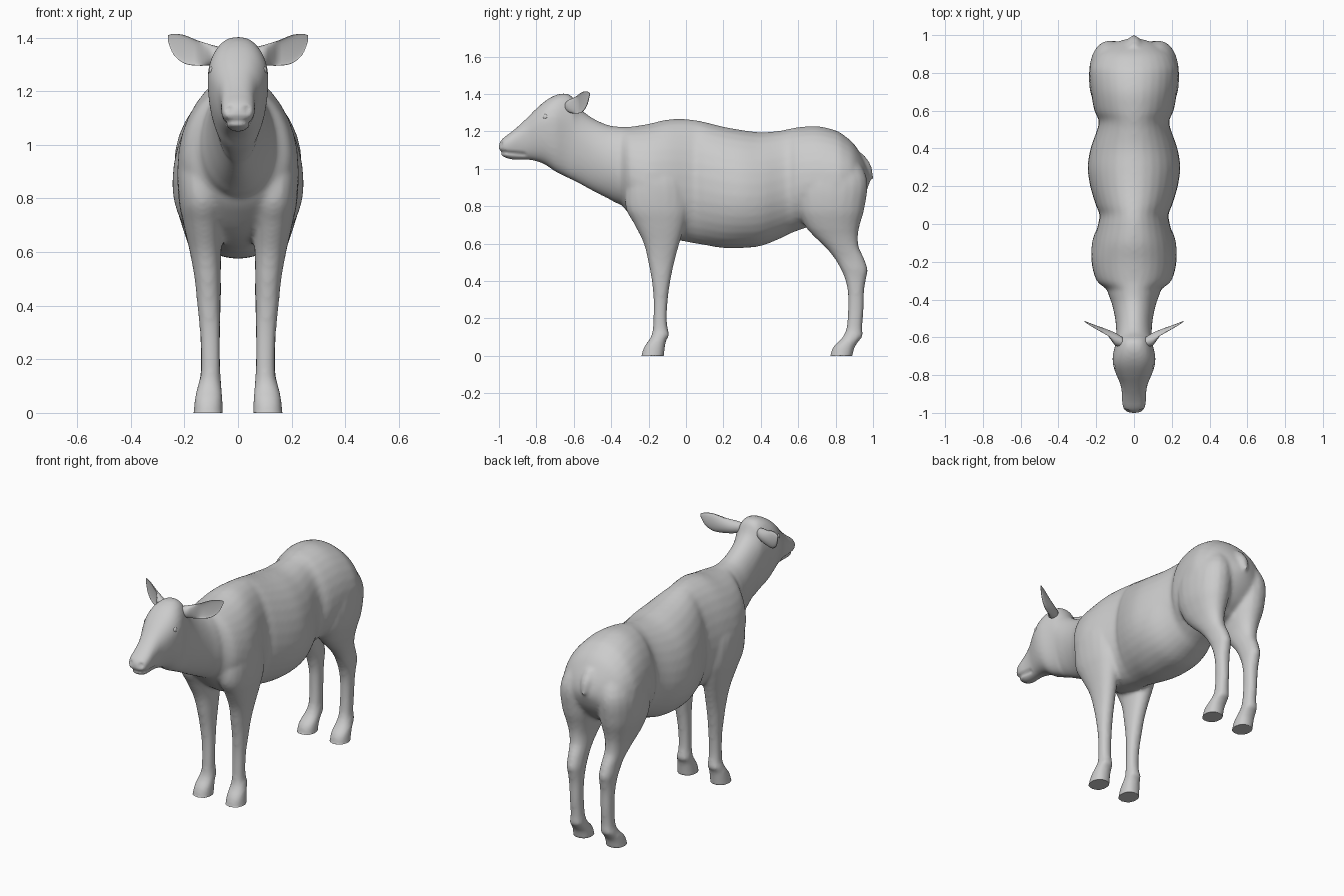
import bpy, bmesh, math
from mathutils import Vector


def spline(rows, steps=4):
    """Catmull-Rom interpolation of table rows."""
    out = []
    for i in range(len(rows) - 1):
        a, b, c, d = (rows[min(max(i + k, 0), len(rows) - 1)] for k in (-1, 0, 1, 2))
        for s in range(steps):
            t = s / steps
            out.append([0.5 * (2 * q + (r - p) * t + (2 * p - 5 * q + 4 * r - u) * t * t
                               + (3 * q - p - 3 * r + u) * t ** 3)
                        for p, q, r, u in zip(a, b, c, d)])
    return out + [list(rows[-1])]


def loft(bm, rings):
    """Skin closed rings of points and cap both ends."""
    vs = [[bm.verts.new(p) for p in ring] for ring in rings]
    n = len(vs[0])
    for a, b in zip(vs, vs[1:]):
        for i in range(n):
            bm.faces.new((a[i], a[(i + 1) % n], b[(i + 1) % n], b[i]))
    bm.faces.new(vs[0][::-1])
    bm.faces.new(vs[-1])


def angles(n):
    return [2 * math.pi * i / n for i in range(n)]


def spow(v, p):
    return math.copysign(abs(v) ** p, v)


def make_object(name, bm):
    bmesh.ops.recalc_face_normals(bm, faces=bm.faces[:])
    me = bpy.data.meshes.new(name)
    bm.to_mesh(me)
    bm.free()
    ob = bpy.data.objects.new(name, me)
    bpy.context.collection.objects.link(ob)
    return ob


def smooth(ob):
    ob.data.polygons.foreach_set("use_smooth", [True] * len(ob.data.polygons))


bm = bmesh.new()

# torso: y, bottom z, top z, half width
torso = [(-0.42, 0.85, 1.22, 0.10), (-0.35, 0.81, 1.225, 0.14), (-0.3, 0.755, 1.225, 0.198),
         (-0.2, 0.67, 1.24, 0.225), (-0.1, 0.63, 1.263, 0.215), (0, 0.61, 1.265, 0.19),
         (0.05, 0.6, 1.26, 0.182), (0.1, 0.592, 1.25, 0.202), (0.2, 0.576, 1.225, 0.232),
         (0.3, 0.576, 1.207, 0.245), (0.4, 0.587, 1.195, 0.23), (0.5, 0.625, 1.203, 0.195),
         (0.55, 0.65, 1.213, 0.187), (0.6, 0.67, 1.222, 0.21), (0.7, 0.7, 1.228, 0.228),
         (0.8, 0.71, 1.205, 0.238), (0.85, 0.74, 1.175, 0.228), (0.9, 0.78, 1.13, 0.2),
         (0.95, 0.85, 1.05, 0.125), (0.98, 0.92, 0.98, 0.04)]
# head and neck in the same form
head = [(-1.0, 1.085, 1.135, 0.032), (-0.98, 1.066, 1.162, 0.055), (-0.94, 1.05, 1.192, 0.064),
        (-0.9, 1.048, 1.225, 0.064), (-0.85, 1.048, 1.272, 0.072), (-0.8, 1.04, 1.322, 0.093),
        (-0.75, 1.02, 1.365, 0.11), (-0.7, 0.985, 1.393, 0.113), (-0.65, 0.96, 1.403, 0.102),
        (-0.61, 0.94, 1.388, 0.095), (-0.57, 0.92, 1.325, 0.094), (-0.5, 0.882, 1.272, 0.1),
        (-0.42, 0.842, 1.235, 0.118), (-0.35, 0.808, 1.225, 0.142), (-0.25, 0.8, 1.22, 0.15)]
for table in (torso, head):
    rings = []
    for y, z0, z1, w in spline(table):
        f = 0.44 + 0.2 * min(1, max(0, (-0.35 - y) / 0.3))
        c = z0 + f * (z1 - z0)
        px = 1.0 if y > -0.6 else 0.8
        rings.append([(w * spow(math.cos(a), px), y,
                       c + math.sin(a) * ((z1 - c) if math.sin(a) > 0 else (c - z0)))
                      for a in angles(32)])
    loft(bm, rings)

# legs: z, front y, back y, inner x, outer x
front_leg = [(-0.03, -0.245, -0.12, 0.055, 0.168), (0.04, -0.228, -0.113, 0.057, 0.163),
             (0.085, -0.197, -0.105, 0.06, 0.155), (0.11, -0.185, -0.088, 0.062, 0.148),
             (0.14, -0.178, -0.096, 0.065, 0.14), (0.2, -0.175, -0.102, 0.066, 0.138),
             (0.3, -0.174, -0.097, 0.066, 0.142), (0.4, -0.183, -0.083, 0.066, 0.152),
             (0.5, -0.202, -0.062, 0.064, 0.162), (0.6, -0.226, -0.035, 0.062, 0.18),
             (0.7, -0.275, -0.005, 0.055, 0.203), (0.8, -0.325, 0.015, 0.045, 0.222),
             (0.95, -0.315, -0.01, 0.05, 0.222), (1.08, -0.26, -0.06, 0.05, 0.16)]
hind_leg = [(-0.03, 0.765, 0.885, 0.055, 0.168), (0.04, 0.782, 0.9, 0.057, 0.163),
            (0.08, 0.82, 0.925, 0.06, 0.155), (0.105, 0.84, 0.946, 0.062, 0.148),
            (0.15, 0.858, 0.943, 0.066, 0.14), (0.25, 0.866, 0.95, 0.068, 0.14),
            (0.35, 0.864, 0.953, 0.066, 0.145), (0.42, 0.846, 0.965, 0.064, 0.15),
            (0.46, 0.828, 0.972, 0.063, 0.155), (0.52, 0.794, 0.953, 0.064, 0.16),
            (0.58, 0.745, 0.925, 0.062, 0.173), (0.64, 0.682, 0.92, 0.055, 0.19),
            (0.7, 0.632, 0.93, 0.04, 0.21), (0.8, 0.593, 0.957, 0.02, 0.235),
            (0.95, 0.595, 0.968, 0.015, 0.232), (1.1, 0.66, 0.89, 0.02, 0.16)]
for table in (front_leg, hind_leg):
    for side in (-1, 1):
        loft(bm, [[(side * ((x0 + x1) / 2 + (x1 - x0) / 2 * spow(math.cos(a), 0.9)),
                    (y0 + y1) / 2 + (y1 - y0) / 2 * spow(math.sin(a), 0.9), z)
                   for a in angles(20)] for z, y0, y1, x0, x1 in spline(table)])

# short tail: y, z, radius
tail = [(0.93, 1.07, 0.03), (0.965, 1.02, 0.032), (0.983, 0.98, 0.024), (0.998, 0.94, 0.01)]
loft(bm, [[(r * math.cos(a), y + 0.6 * r * math.sin(a), z + 0.3 * r * math.sin(a))
           for a in angles(12)] for y, z, r in spline(tail)])

# fuse all the body parts into one soft skin
raw = make_object("raw_parts", bm)
rm = raw.modifiers.new("fuse", 'REMESH')
rm.mode = 'VOXEL'
rm.voxel_size = 0.011
sm = raw.modifiers.new("soften", 'SMOOTH')
sm.factor = 0.5
sm.iterations = 8
dg = bpy.context.evaluated_depsgraph_get()
skin = bpy.data.meshes.new_from_object(raw.evaluated_get(dg))
bpy.data.objects.remove(raw)
skin.name = "body"
body = bpy.data.objects.new("body", skin)
bpy.context.collection.objects.link(body)

# flat hoof soles, mouth groove, nostrils
for v in skin.vertices:
    p = v.co
    p.z = max(p.z, 0)
    if p.y < -0.86:
        d = abs(p.z - 1.082 + 0.1 * (p.y + 0.92))
        if d < 0.016:
            k = 1 - d / 0.016
            p.x *= 1 - 0.18 * k
            if p.y < -0.96:
                p.y += 0.012 * k
        q = (p - Vector((math.copysign(0.032, p.x), -0.985, 1.13))).length
        if q < 0.02:
            p.y += 0.016 * (1 - q / 0.02)
smooth(body)

# ears: x, y, z, half height, half thickness, with a cupped front
ear = [(0.06, -0.625, 1.335, 0.028, 0.025), (0.1, -0.61, 1.335, 0.038, 0.034),
       (0.15, -0.585, 1.342, 0.047, 0.03), (0.2, -0.557, 1.356, 0.053, 0.02),
       (0.24, -0.533, 1.375, 0.039, 0.011), (0.262, -0.518, 1.398, 0.01, 0.005)]
for side, label in ((-1, "right"), (1, "left")):
    bm = bmesh.new()
    rings = []
    for x, y, z, h, t in spline(ear):
        cup = 1.3 * t * min(1, max(0, (x - 0.1) / 0.05))
        rings.append([(side * x, y + t * math.sin(a) +
                       (cup * abs(math.sin(a)) if math.sin(a) < 0 else 0),
                       z + h * math.cos(a)) for a in angles(20)])
    loft(bm, rings)
    smooth(make_object(label + "_ear", bm))

    # eye with a lid rim
    bm = bmesh.new()
    bmesh.ops.create_uvsphere(bm, u_segments=16, v_segments=10, radius=0.017)
    bmesh.ops.translate(bm, verts=bm.verts[:], vec=(side * 0.092, -0.75, 1.277))
    smooth(make_object(label + "_eye", bm))
